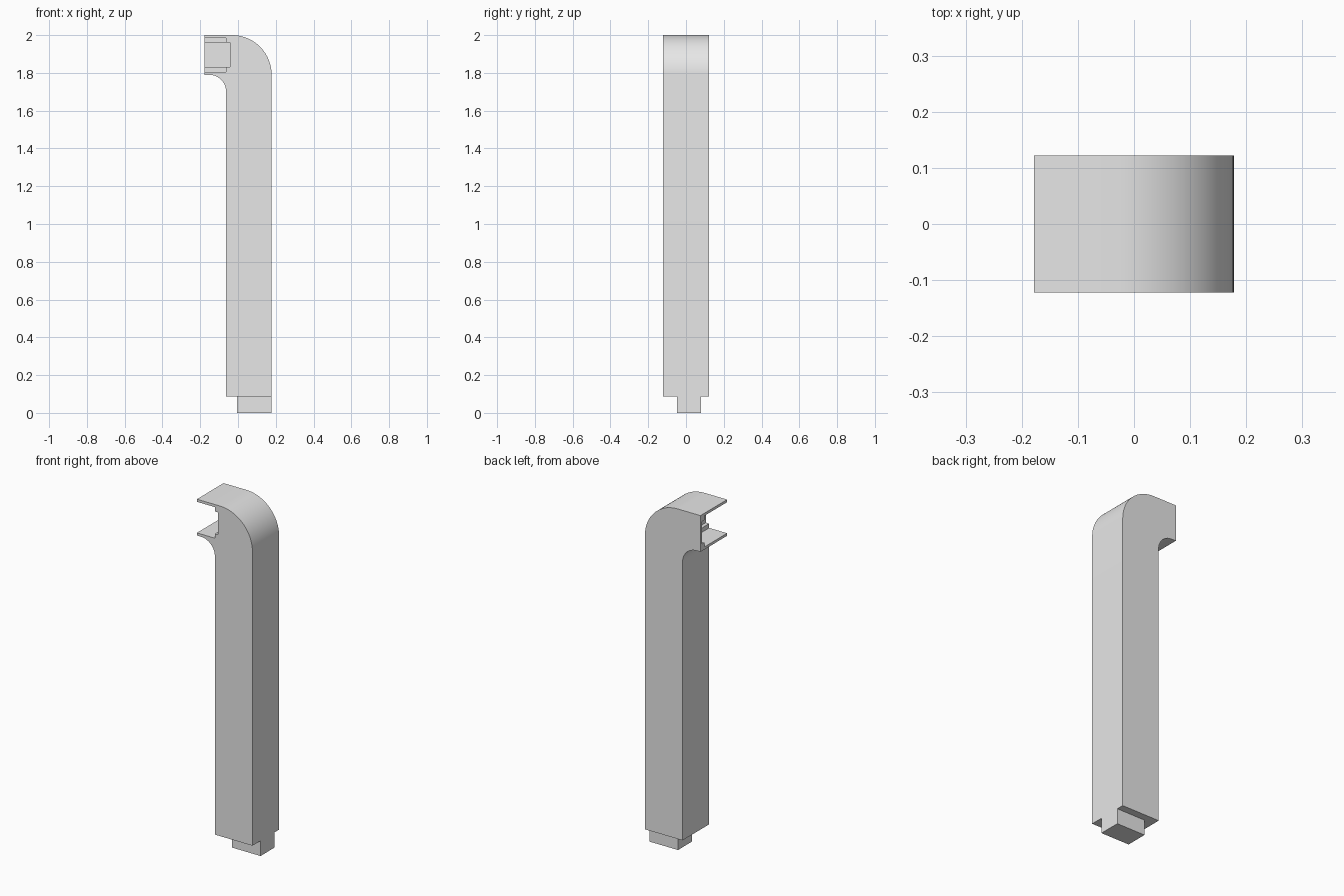
import bpy
import bmesh
from math import sin, cos, pi

if "Cube" in bpy.data.objects:
    bpy.data.objects.remove(bpy.data.objects["Cube"])

LEFT, INNER, OUTER = -0.178, -0.063, 0.178   # x of hook end, inner and outer post faces
HALF = 0.122                                # half depth in y
BASE, HOOK, TOP = 0.088, 1.79, 2.0          # z of post foot, hook underside, top

grey = bpy.data.materials.new("light grey")
grey.use_nodes = True
grey.diffuse_color = (0.8, 0.8, 0.8, 1)
grey.node_tree.nodes["Principled BSDF"].inputs["Base Color"].default_value = (0.8, 0.8, 0.8, 1)


def extrude(name, outline, y0, y1):
    """Extrude an x-z outline from y0 to y1."""
    bm = bmesh.new()
    face = bm.faces.new([bm.verts.new((x, y0, z)) for x, z in outline])
    out = bmesh.ops.extrude_face_region(bm, geom=[face])
    moved = [v for v in out["geom"] if isinstance(v, bmesh.types.BMVert)]
    bmesh.ops.translate(bm, verts=moved, vec=(0, y1 - y0, 0))
    bmesh.ops.recalc_face_normals(bm, faces=bm.faces)
    mesh = bpy.data.meshes.new(name)
    bm.to_mesh(mesh)
    bm.free()
    mesh.materials.append(grey)
    obj = bpy.data.objects.new(name, mesh)
    bpy.context.collection.objects.link(obj)
    return obj


def rect(x0, x1, z0, z1):
    return [(x0, z0), (x1, z0), (x1, z1), (x0, z1)]


def arc(cx, cz, r, steps=24):
    """Quarter arc from the right of the centre to above it."""
    angles = [pi / 2 * i / steps for i in range(steps + 1)]
    return [(cx + r * cos(a), cz + r * sin(a)) for a in angles]


# Post with rounded outer shoulder and coved hook underside
R, COVE = 0.21, 0.09
outline = [(INNER, BASE), (OUTER, BASE)]
outline += arc(OUTER - R, TOP - R, R)
outline += [(LEFT, TOP), (LEFT, HOOK)]
outline += reversed(arc(INNER - COVE, HOOK - COVE, COVE))
post = extrude("post", outline, -HALF, HALF)

# Stepped socket in the hook, open to the front and the hook end
cutters = [
    extrude("socket_cutter", rect(LEFT - 0.1, INNER, 1.805, 1.985), -HALF - 0.1, HALF - 0.035),
    extrude("groove_cutter", rect(LEFT - 0.1, -0.042, 1.83, 1.96), -HALF - 0.1, HALF - 0.015),
]
bpy.context.view_layer.objects.active = post
post.select_set(True)
for cutter in cutters:
    cutter.hide_render = True
    mod = post.modifiers.new(cutter.name, "BOOLEAN")
    mod.operation = "DIFFERENCE"
    mod.solver = "EXACT"
    mod.object = cutter
    bpy.ops.object.modifier_apply(modifier=mod.name)
for cutter in cutters:
    bpy.data.objects.remove(cutter)
bpy.ops.object.shade_smooth_by_angle(angle=pi / 6)

# Tenon under the post, flush with its outer face
extrude("tenon", rect(-0.004, OUTER, 0, BASE), -0.048, 0.079)
